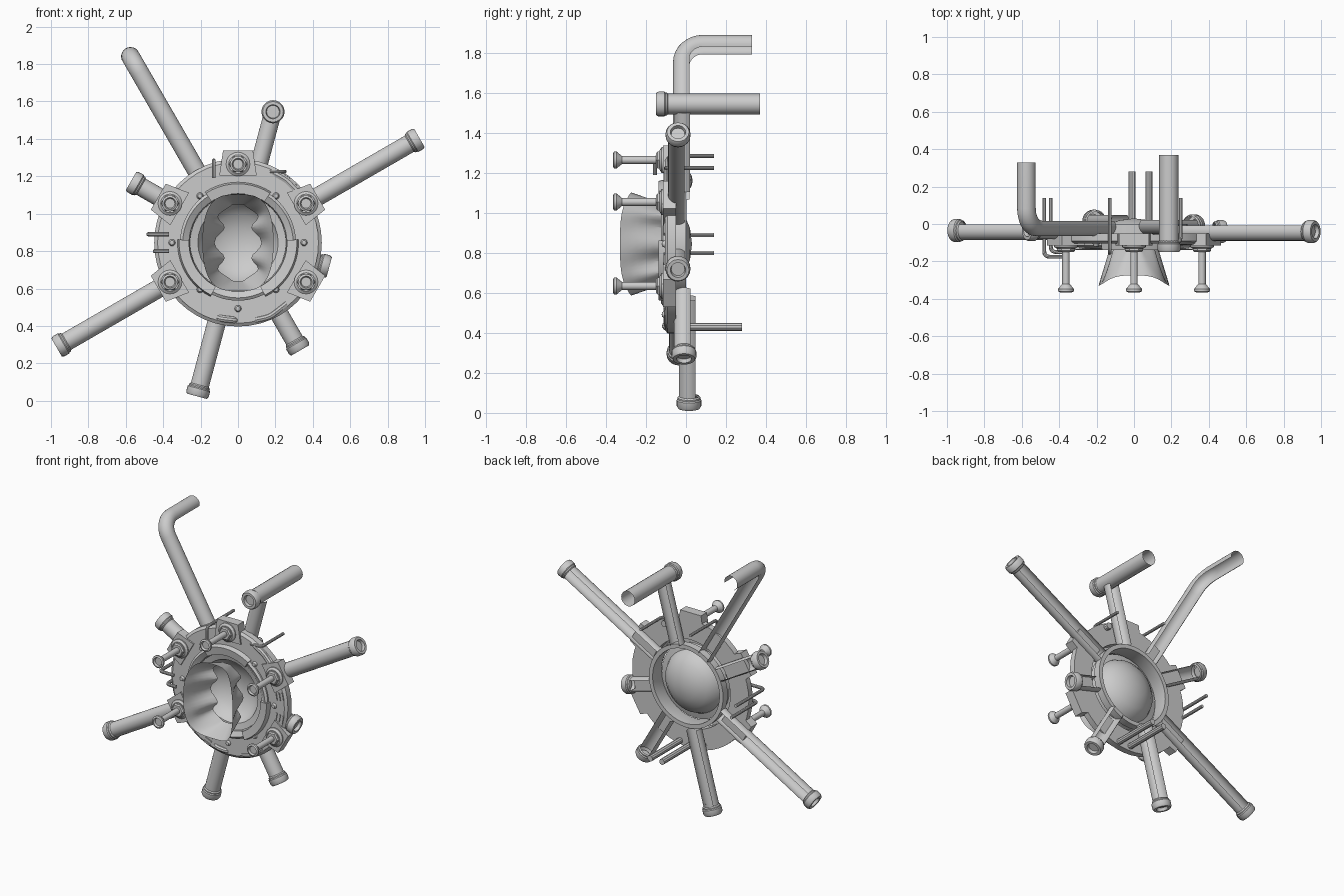
import bpy, math
from mathutils import Vector, Quaternion

if "Cube" in bpy.data.objects:
    bpy.data.objects.remove(bpy.data.objects["Cube"])

C = Vector((0, 0, 0.845))          # hub centre
Y = Vector((0, 1, 0))


def make(name, verts, faces, angle=35):
    me = bpy.data.meshes.new(name)
    me.from_pydata([tuple(v) for v in verts], [], faces)
    me.validate()
    ob = bpy.data.objects.new(name, me)
    bpy.context.collection.objects.link(ob)
    bpy.ops.object.select_all(action='DESELECT')
    ob.select_set(True)
    bpy.context.view_layer.objects.active = ob
    bpy.ops.object.mode_set(mode='EDIT')
    bpy.ops.mesh.select_all(action='SELECT')
    bpy.ops.mesh.remove_doubles(threshold=0.0002)
    bpy.ops.mesh.normals_make_consistent(inside=False)
    bpy.ops.object.mode_set(mode='OBJECT')
    bpy.ops.object.shade_smooth_by_angle(angle=math.radians(angle))
    return ob


def polar(deg, r, y=0.0):
    a = math.radians(deg)
    return C + Vector((r * math.cos(a), y, r * math.sin(a)))


def lathe(name, prof, origin=C, axis=Y, n=24, a0=0, a1=360, closed=False):
    """Turn (radius, distance along axis) points around an axis."""
    axis = axis.normalized()
    u = Vector((1, 0, 0)) if abs(axis.y) > 0.9 else Y
    w = u.cross(axis)
    full, k = a1 - a0 == 360, len(prof)
    cols = n if full else n + 1
    vs, fs = [], []
    for i in range(cols):
        a = math.radians(a0 + (a1 - a0) * i / n)
        d = u * math.cos(a) + w * math.sin(a)
        vs += [origin + d * r + axis * h for r, h in prof]
    for i in range(n):
        j = (i + 1) % cols
        for m in range(k if closed else k - 1):
            q = (m + 1) % k
            fs.append((i * k + m, j * k + m, j * k + q, i * k + q))
    if closed and not full:
        fs += [tuple(range(k)), tuple(range((cols - 1) * k, cols * k))]
    return make(name, vs, fs)


def tube(name, path, r, gap=0, n=16, caps=False):
    """Sweep a round section along a path; gap (degrees) leaves the back open."""
    path = [Vector(p) for p in path]
    t = (path[1] - path[0]).normalized()
    nrm = Vector((0, 0, 1)) if abs(t.y) > 0.9 else Y.copy()
    cols = n + 1 if gap else n
    vs, fs = [], []
    for i, p in enumerate(path):
        a = path[max(i - 1, 0)]
        b = path[min(i + 1, len(path) - 1)]
        t2 = ((p - a).normalized() + (b - p).normalized()).normalized()
        nrm = t.rotation_difference(t2) @ nrm
        t = t2
        for j in range(cols):
            ang = math.radians(gap / 2 + (360 - gap) * j / n)
            vs.append(p + (Quaternion(t, ang) @ nrm) * r)
    for i in range(len(path) - 1):
        for j in range(n):
            q = (j + 1) % cols
            fs.append((i * cols + j, i * cols + q, (i + 1) * cols + q, (i + 1) * cols + j))
    if caps:
        fs += [tuple(range(n)), tuple(range(len(vs) - n, len(vs)))]
    return make(name, vs, fs)


def wire(name, pts, r, bend=0.03):
    """Thin round rod with rounded corners."""
    pts = [Vector(p) for p in pts]
    out = [pts[0]]
    for a, p, b in zip(pts, pts[1:], pts[2:]):
        s, e = p + (a - p).normalized() * bend, p + (b - p).normalized() * bend
        for i in range(5):
            f = i / 4
            out.append(s * (1 - f) ** 2 + p * 2 * f * (1 - f) + e * f * f)
    tube(name, out + [pts[-1]], r, n=10, caps=True)


def block(name, deg, outline, y0, y1):
    """Extruded outline given as (tangential, radial) points around the hub."""
    rad = polar(deg, 1) - C
    tan = Vector((-rad.z, 0, rad.x))
    k = len(outline)
    vs = [C + rad * q + tan * p + Y * y for y in (y0, y1) for p, q in outline]
    fs = [tuple(range(k)), tuple(range(k, 2 * k))]
    fs += [(i, (i + 1) % k, k + (i + 1) % k, k + i) for i in range(k)]
    make(name, vs, fs, 20)


# Hub flange, inner ring and rear bowl
lathe("hub_flange", [(.305, -.105), (.43, -.105), (.448, -.092), (.448, -.05), (.305, -.05)], n=48, closed=True)
lathe("inner_ring", [(.31, -.05), (.31, -.115), (.295, -.125), (.262, -.105), (.257, -.09), (.257, .0), (.285, .0), (.285, -.05)], n=48)
lathe("rear_bowl", [(.257, -.10), (.215, -.09), (.195, -.05), (.15, -.01), (.08, .02), (0, .03)], n=32)
for i, a in enumerate((90, 210, 330)):
    lathe("ring_segment_%d" % i, [(.262, -.10), (.262, -.13), (.315, -.138), (.325, -.10)],
          n=10, a0=a - 33, a1=a + 33, closed=True)

# Flared throat: oval front lip, rippled rear edge on the sides
N, vs, fs = 72, [], []
for s in range(6):
    f = s / 5
    for i in range(N):
        a = 2 * math.pi * i / N
        c, sn = math.cos(a), math.sin(a)
        q = lambda v, e: math.copysign(abs(v) ** e, v)
        front = Vector((.19 * q(c, .6), -.275 - .055 * (1 - abs(sn) ** 3), .258 * q(sn, .85)))
        ripple = .026 * math.cos(sn * 9.5) * min(1, abs(c) * 3)
        back = Vector((q(c, .6) * (.10 + ripple), -.12, .205 * q(sn, .85)))
        vs.append(C + front.lerp(back, f))
for s in range(5):
    for i in range(N):
        j = (i + 1) % N
        fs.append((s * N + i, s * N + j, s * N + N + j, s * N + N + i))
make("flared_throat", vs, fs)

# Bolts with mounting plates
for i, a in enumerate((30, 90, 150, 210, 330)):
    p = polar(a, .42)
    block("bolt_plate_%d" % i, a, [(-.10, .36), (.10, .36), (.08, .492), (-.08, .492)], -.115, -.05)
    lathe("bolt_washer_%d" % i, [(0, -.132), (.05, -.132), (.064, -.122), (.064, -.11)], p, n=20)
    lathe("bolt_nut_%d" % i, [(0, -.15), (.04, -.15), (.048, -.142), (.048, -.12)], p, n=6)
    lathe("bolt_post_%d" % i, [(0, -.352), (.026, -.352), (.032, -.365), (.043, -.36), (.043, -.348),
                               (.024, -.325), (.02, -.32), (.02, -.12)], p, n=16)

# Rivets
for i, (x, z) in enumerate([(.353, 0), (-.353, 0), (.203, .25), (-.203, .25), (.203, -.25), (-.203, -.25), (0, -.353)]):
    lathe("rivet_%d" % i, [(0, -.122), (.012, -.119), (.019, -.104)], C + Vector((x, 0, z)), n=12)

# Vent slots
for i, a in enumerate((10.7, -10.7, 230, 247.5)):
    for j in range(3):
        r = .375 + .025 * j
        block("vent_slat_%d_%d" % (i, j), a, [(-.026, r - .005), (.026, r - .005), (.026, r + .005), (-.026, r + .005)], -.112, -.10)

# Radial pipes with end collars: angle, length, y
COLLAR = [(.05, -.062), (.057, -.055), (.057, -.048), (.062, -.042), (.062, -.012), (.055, 0),
          (.038, 0), (.034, -.02), (0, -.02)]
for i, (a, L, y) in enumerate([(30, 1.12, -.04), (210, 1.12, -.035), (255, .85, .015), (150, .66, -.03),
                               (300, .665, -.01), (345, .505, -.04)]):
    tube("radial_pipe_%d" % i, [polar(a, .28, y), polar(a, L - .03, y)], .05, gap=100)
    lathe("pipe_collar_%d" % i, COLLAR, polar(a, L, y), polar(a, 1) - C, n=20)

# Elbow pipe turning to the rear
path = [polar(120, .28, -.015)]
for i in range(9):
    t = math.pi / 2 * i / 8
    path.append(polar(120, 1.05 + .1 * math.sin(t), -.015 + .1 * (1 - math.cos(t))))
path.append(polar(120, 1.15, .33))
tube("elbow_pipe", path, .05, gap=100)

# T pipe with cross tube
top = Vector((.187, 0, 1.545))
tube("tee_stem", [polar(75, .28, -.01), polar(75, .69, -.01)], .047, gap=100)
tube("tee_cross_tube", [top + Y * -.13, top + Y * .37], .052)
lathe("tee_collar", COLLAR, top + Y * -.15, -Y, n=20)

# Thin rods and cables
wire("rod_top_left", [(-.13, .14, 1.285), (-.13, -.155, 1.285), (-.13, -.155, 1.19)], .01)
wire("rod_top_right", [(.25, .14, 1.225), (.25, -.1, 1.225), (.17, -.1, 1.225)], .01)
wire("rod_left_upper", [(-.48, .14, .89), (-.48, -.175, .89), (-.37, -.175, .89)], .011)
wire("rod_left_lower", [(-.445, .14, .80), (-.445, -.15, .80), (-.37, -.15, .80)], .011)
wire("cable_bottom_left", [(-.01, .28, .43), (-.01, -.1, .43), (-.1, -.1, .44), (-.13, -.06, .46)], .02)
wire("cable_bottom_right", [(.08, .28, .43), (.08, -.09, .43), (.17, -.09, .45), (.26, -.09, .52)], .02)
wire("cable_top_right", [polar(64, .42, -.02), polar(64, .42, -.09), polar(52, .425, -.09), polar(40, .42, -.09)], .022)
